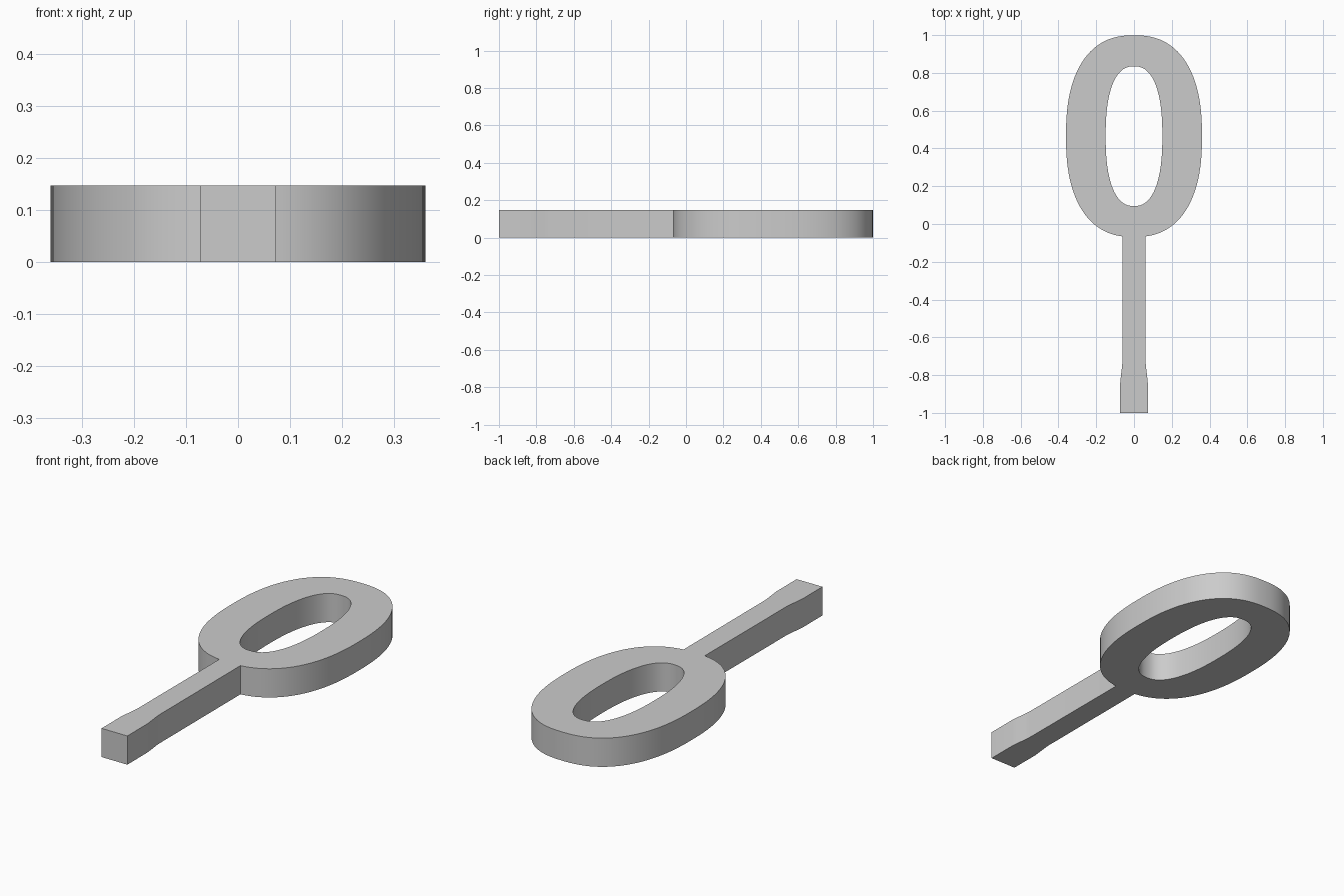
import bpy
import bmesh
from math import sin, cos, pi, asin, copysign, radians

cube = bpy.data.objects.get("Cube")
if cube:
    bpy.data.objects.remove(cube, do_unlink=True)

THICKNESS = 0.147
RING_Y = 0.465


def oval_point(angle, rx, ry, power=2.4):
    """Point on a slightly squared oval centred on the ring."""
    c, s = cos(angle), sin(angle)
    return (copysign(abs(c) ** (2 / power), c) * rx,
            RING_Y + copysign(abs(s) ** (2 / power), s) * ry)


def oval_arc(rx, ry, start, end, count):
    return [oval_point(start + (end - start) * i / count, rx, ry)
            for i in range(count + 1)]


# Outer outline: oval head, open at the bottom where the handle joins
gap = asin((0.06 / 0.36) ** 1.2)
outer = oval_arc(0.36, 0.534, -pi / 2 + gap, 1.5 * pi - gap, 96)

# Handle: straight shaft that flares gently into a wider end
handle_side = [(0.061, -0.73), (0.064, -0.76), (0.07, -0.81),
               (0.073, -0.84), (0.073, -1.0)]
outer += [(-x, y) for x, y in handle_side]
outer += handle_side[::-1]

# Inner opening of the head
inner = oval_arc(0.15, 0.37, 0, 2 * pi, 80)[:-1]

# Fill the flat profile between both outlines and extrude it upward
bm = bmesh.new()
edges = []
for loop in (outer, inner):
    verts = [bm.verts.new((x, y, 0)) for x, y in loop]
    edges += [bm.edges.new((v, verts[i - 1])) for i, v in enumerate(verts)]
bmesh.ops.triangle_fill(bm, edges=edges, use_beauty=True)
result = bmesh.ops.extrude_face_region(bm, geom=bm.faces[:], use_keep_orig=True)
top = [g for g in result["geom"] if isinstance(g, bmesh.types.BMVert)]
bmesh.ops.translate(bm, verts=top, vec=(0, 0, THICKNESS))
bmesh.ops.recalc_face_normals(bm, faces=bm.faces[:])

mesh = bpy.data.meshes.new("loop_with_handle")
bm.to_mesh(mesh)
bm.free()
loop_with_handle = bpy.data.objects.new("loop_with_handle", mesh)
bpy.context.collection.objects.link(loop_with_handle)

# Plain grey material
grey = bpy.data.materials.new("light_grey")
grey.use_nodes = True
colour = (0.6, 0.6, 0.6, 1)
grey.diffuse_color = colour
grey.node_tree.nodes["Principled BSDF"].inputs["Base Color"].default_value = colour
mesh.materials.append(grey)

# Smooth curved walls, crisp rims
bpy.ops.object.select_all(action="DESELECT")
loop_with_handle.select_set(True)
bpy.context.view_layer.objects.active = loop_with_handle
bpy.ops.object.shade_smooth_by_angle(angle=radians(30))
